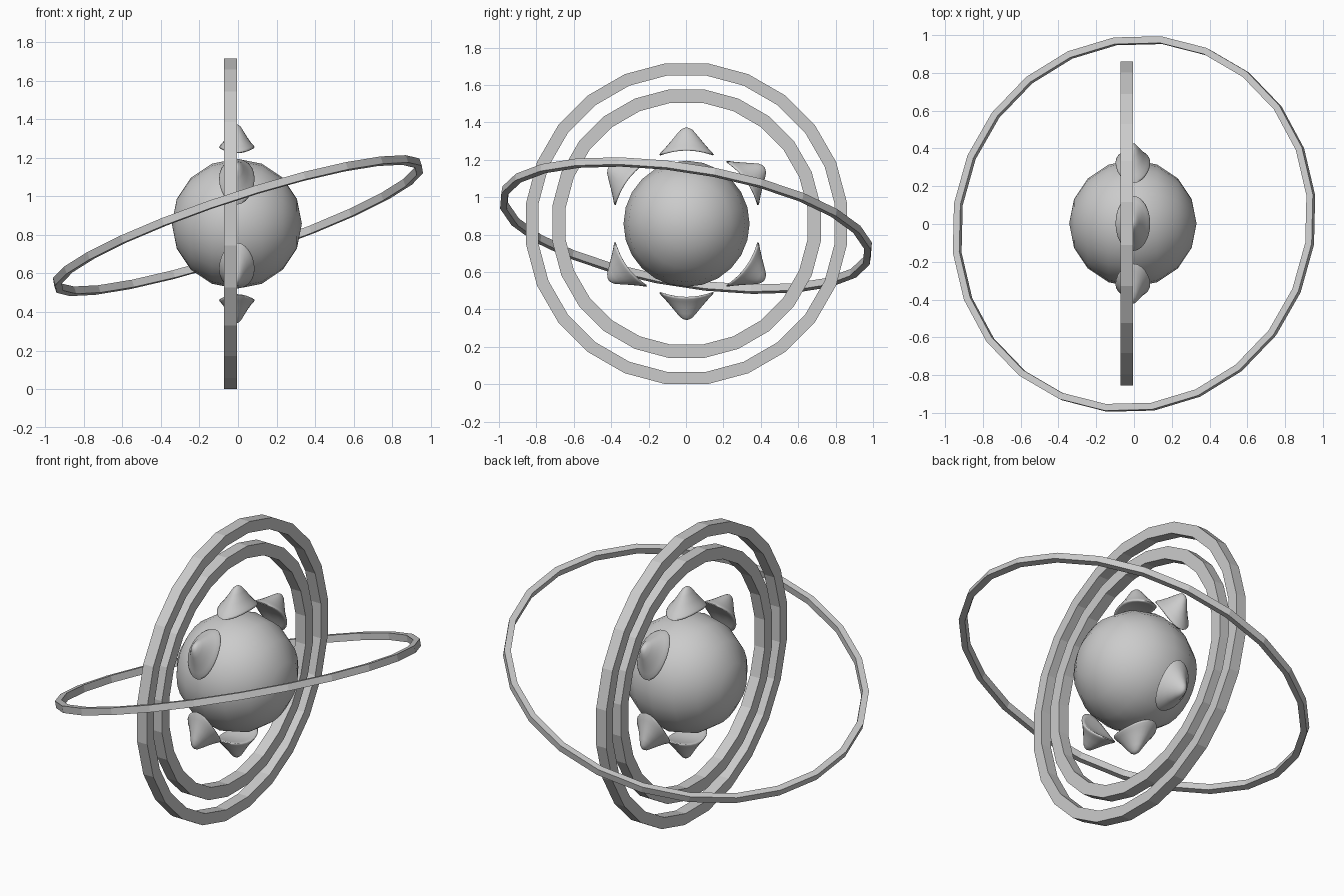
import bpy, bmesh
from math import sin, cos, pi, radians
from mathutils import Vector, Matrix

if "Cube" in bpy.data.objects:
    bpy.data.objects.remove(bpy.data.objects["Cube"])

CENTRE = Vector((-0.006, 0.003, 0.858))


def make_object(name, bm, matrix, smooth=None):
    bmesh.ops.transform(bm, matrix=matrix, verts=bm.verts)
    bmesh.ops.recalc_face_normals(bm, faces=bm.faces)
    me = bpy.data.meshes.new(name)
    bm.to_mesh(me)
    bm.free()
    ob = bpy.data.objects.new(name, me)
    bpy.context.collection.objects.link(ob)
    if smooth is not None:
        bpy.ops.object.select_all(action='DESELECT')
        ob.select_set(True)
        bpy.context.view_layer.objects.active = ob
        bpy.ops.object.shade_smooth_by_angle(angle=radians(smooth))
    return ob


def bridge(bm, a, b):
    n = len(a)
    for i in range(n):
        j = (i + 1) % n
        bm.faces.new((a[i], a[j], b[j], b[i]))


def ring(name, outer, inner, depth, matrix, sides=24):
    """Flat-sided band with rectangular section, axis along local z."""
    bm = bmesh.new()
    h = depth / 2
    loops = []
    for r, z in ((outer, h), (outer, -h), (inner, -h), (inner, h)):
        loops.append([bm.verts.new((r * cos(2 * pi * (i + 0.5) / sides),
                                    r * sin(2 * pi * (i + 0.5) / sides), z))
                      for i in range(sides)])
    for k in range(4):
        bridge(bm, loops[k], loops[(k + 1) % 4])
    return make_object(name, bm, matrix)


def spike(name, angle):
    """Rounded oval cone whose base is curved around the core."""
    bm = bmesh.new()
    n = 24
    # width fraction, distance from the core centre
    profile = [(0.10, 0.512), (0.22, 0.503), (0.36, 0.482), (0.60, 0.446),
               (0.82, 0.418), (0.95, 0.405), (1.0, 0.397), (0.96, 0.391),
               (0.80, 0.391), (0.45, 0.394)]
    loops = []
    for f, z in profile:
        row = []
        for i in range(n):
            a = 2 * pi * i / n
            row.append(bm.verts.new((0.092 * f * cos(a), 0.146 * f * sin(a),
                                     z - 0.028 * (f * sin(a)) ** 2)))
        loops.append(row)
    for a, b in zip(loops, loops[1:]):
        bridge(bm, a, b)
    for row, z in ((loops[0], 0.515), (loops[-1], 0.395)):
        tip = bm.verts.new((0, 0, z))
        for i in range(n):
            bm.faces.new((row[i], row[(i + 1) % n], tip))
    turn = Matrix.Rotation(radians(angle - 90), 4, 'X')
    return make_object(name, bm, Matrix.Translation(CENTRE) @ turn, 80)


# Core sphere, poles along x
bm = bmesh.new()
bmesh.ops.create_uvsphere(bm, u_segments=24, v_segments=8, radius=0.337)
make_object("core_sphere", bm,
            Matrix.Translation(CENTRE) @ Matrix.Rotation(pi / 2, 4, 'Y'), 60)

# Spikes around the core
for k, ang in enumerate((90, 36, -36, -90, -144, 144)):
    spike("core_spike_%d" % (k + 1), ang)

# Two upright concentric rings
upright = Matrix.Translation((-0.039, 0.003, 0.858)) @ Matrix.Rotation(pi / 2, 4, 'Y')
ring("outer_upright_ring", 0.865, 0.799, 0.067, upright)
ring("inner_upright_ring", 0.724, 0.652, 0.067, upright)

# Thin tilted orbit ring
normal = Vector((-0.33, 0.16, 1)).normalized()
tilt = Vector((0, 0, 1)).rotation_difference(normal).to_matrix().to_4x4()
ring("tilted_orbit_ring", 1.008, 0.972, 0.04,
     Matrix.Translation((0, 0, 0.848)) @ tilt)
